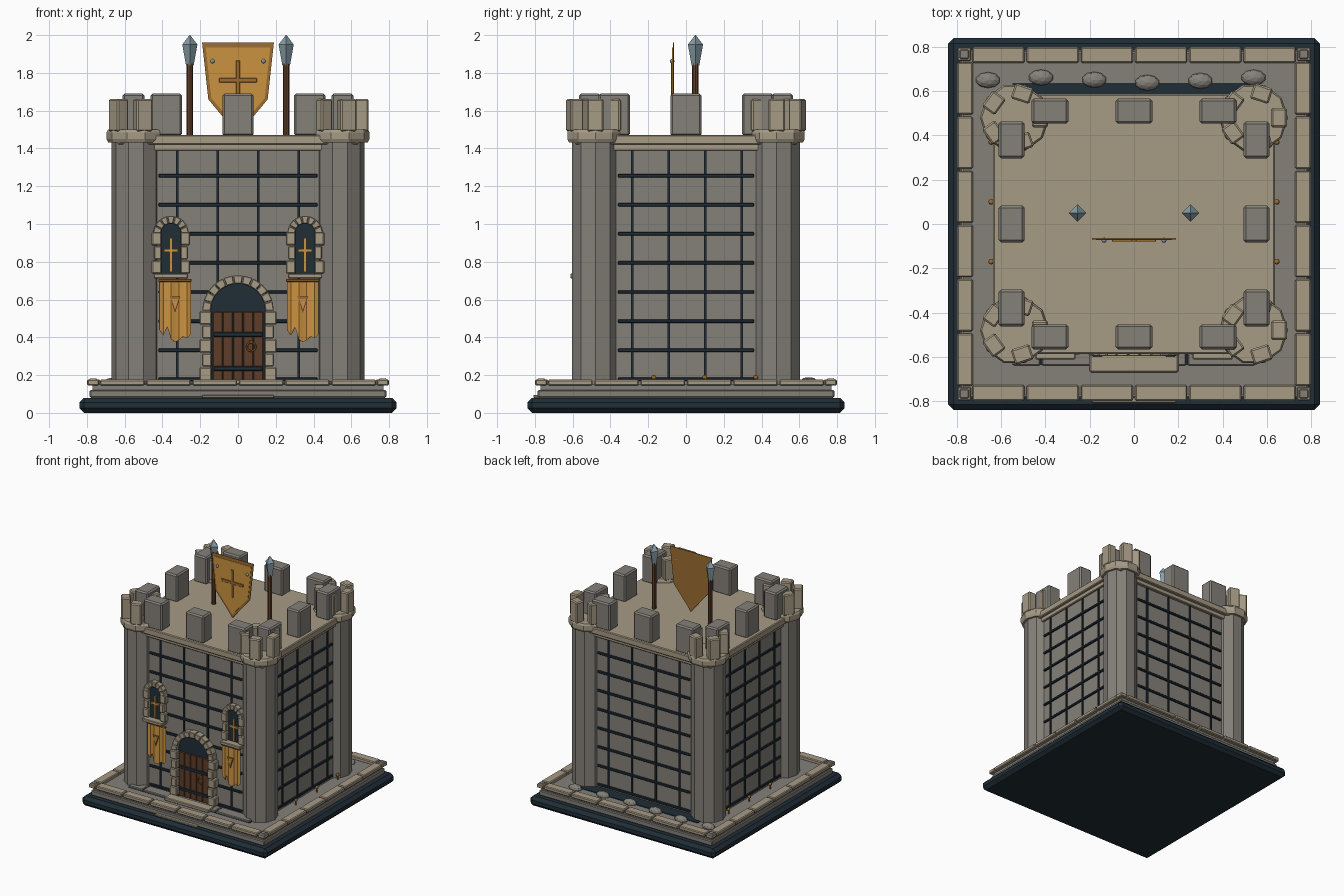
import bpy, bmesh
from math import sin, cos, pi, radians
from mathutils import Matrix, Vector

cube = bpy.data.objects.get("Cube")
if cube:
    bpy.data.objects.remove(cube, do_unlink=True)


def material(name, rgb):
    m = bpy.data.materials.new(name)
    m.use_nodes = True
    m.diffuse_color = (*rgb, 1)
    m.node_tree.nodes["Principled BSDF"].inputs["Base Color"].default_value = (*rgb, 1)
    return m


TAN = material("pale stone", (.38, .325, .235))
GREY = material("grey stone", (.235, .22, .195))
NAVY = material("dark slate", (.014, .026, .037))
GOLD = material("gold cloth", (.6, .29, .05))
BRONZE = material("bronze", (.33, .15, .03))
WOOD = material("brown wood", (.115, .048, .022))
STEEL = material("blue steel", (.24, .34, .39))


def finish(bm, name, mat, bevel=0):
    if bevel:
        bmesh.ops.bevel(bm, geom=bm.edges[:], offset=bevel, segments=1, affect='EDGES')
    bmesh.ops.recalc_face_normals(bm, faces=bm.faces[:])
    me = bpy.data.meshes.new(name)
    bm.to_mesh(me)
    bm.free()
    me.materials.append(mat)
    ob = bpy.data.objects.new(name, me)
    bpy.context.collection.objects.link(ob)
    return ob


def box(name, lo, hi, mat, bevel=0, turn=0):
    """Box between two corners, turned about its own vertical axis."""
    lo, hi = Vector(lo), Vector(hi)
    bm = bmesh.new()
    m = Matrix.Translation((lo + hi) / 2) @ Matrix.Rotation(turn, 4, 'Z') @ Matrix.Diagonal((*(hi - lo), 1))
    bmesh.ops.create_cube(bm, size=1, matrix=m)
    return finish(bm, name, mat, bevel)


def slab(name, hx, hy, z0, z1, mat, bevel=0):
    return box(name, (-hx, -hy, z0), (hx, hy, z1), mat, bevel)


def lathe(name, x, y, rings, sides, mat, start=0):
    """Stack of (radius, height) rings."""
    bm = bmesh.new()
    loops = [[bm.verts.new((x + r * cos(start + 2 * pi * i / sides),
                            y + r * sin(start + 2 * pi * i / sides), z))
              for i in range(sides)] for r, z in rings]
    for a, b in zip(loops, loops[1:]):
        for i in range(sides):
            j = (i + 1) % sides
            bm.faces.new((a[i], a[j], b[j], b[i]))
    bm.faces.new(loops[0])
    bm.faces.new(loops[-1])
    return finish(bm, name, mat)


def prism(name, pts, y0, y1, mat, bevel=0):
    """Outline in x and z pushed from y0 to y1."""
    bm = bmesh.new()
    a = [bm.verts.new((x, y0, z)) for x, z in pts]
    b = [bm.verts.new((x, y1, z)) for x, z in pts]
    bm.faces.new(a)
    bm.faces.new(b)
    for i in range(len(a)):
        j = (i + 1) % len(a)
        bm.faces.new((a[i], a[j], b[j], b[i]))
    return finish(bm, name, mat, bevel)


def arch_fill(name, cx, half, z0, spring, y0, y1, mat):
    arc = [(cx + half * cos(pi * i / 12), spring + half * sin(pi * i / 12)) for i in range(13)]
    return prism(name, [(cx + half, z0)] + arc + [(cx - half, z0)], y0, y1, mat)


def arch_stones(name, cx, spring, r0, r1, count, y0, y1):
    for i in range(count):
        t0, t1 = pi * (i + .03) / count, pi * (i + .97) / count
        pts = [(cx + r * cos(t), spring + r * sin(t))
               for r, t in ((r0, t0), (r1, t0), (r1, t1), (r0, t1))]
        prism(name, pts, y0, y1, TAN, .004)


def jamb_stones(name, cx, inner, z0, z1, count, widths, y0, y1):
    h = (z1 - z0) / count
    for i in range(count):
        for s in (-1, 1):
            a, b = sorted((cx + s * inner, cx + s * (inner + widths[i % 2])))
            box(name, (a, y0 - .006 * (i % 2), z0 + i * h + .002),
                (b, y1, z0 + (i + 1) * h - .002), TAN, .006)


# Plinth
slab("base_slab", .84, .84, 0, .08, NAVY, .025)
slab("plinth_lower", .785, .785, .08, .122, GREY, .006)
slab("plinth_upper", .77, .77, .122, .15, GREY)
for i in range(6):
    c = (i - 2.5) * .245
    for s in (-1, 1):
        e0, e1 = sorted((s * .728, s * .8))
        box("border_stone", (c - .118, e0, .145), (c + .118, e1, .176), TAN, .006)
        box("border_stone", (e0, c - .118, .145), (e1, c + .118, .176), TAN, .006)
for sx in (-1, 1):
    for sy in (-1, 1):
        x, y = sx * .767, sy * .767
        box("corner_stone", (x - .03, y - .03, .145), (x + .03, y + .03, .176), TAN, .005)
        box("corner_stud", (x - .022, y - .022, .17), (x + .022, y + .022, .182), GREY, .006)

# Ground details
joints = (-.55, -.42, -.15, .24, .55)
for a, b in zip(joints, joints[1:]):
    box("paving_stone", (a + .004, -.64, .15), (b - .004, -.55, .168), GREY, .005)
slab("paving_bed", .55, .636, .148, .156, NAVY)
box("door_step", (-.2, -.67, .15), (.2, -.59, .176), TAN, .005)
box("entry_step", (-.19, -.808, .08), (.19, -.76, .095), TAN, .003)
for i in range(6):
    bm = bmesh.new()
    m = Matrix.Translation((-.66 + i * .24, .65 + .012 * sin(i * 1.5), .158))
    bmesh.ops.create_icosphere(bm, subdivisions=2, radius=1, matrix=m @ Matrix.Diagonal((.056, .036, .03, 1)))
    finish(bm, "flat_pebble", GREY)
for s in (-1, 1):
    for i in range(4):
        bm = bmesh.new()
        m = Matrix.Translation((s * .645, -.44 + i * .27, .188))
        bmesh.ops.create_uvsphere(bm, u_segments=10, v_segments=6, radius=.013, matrix=m)
        finish(bm, "ground_stud", BRONZE)
        lathe("stud_stem", s * .645, -.44 + i * .27, [(.006, .15), (.006, .185)], 6, BRONZE)

# Keep walls with raised dark joints
WX, WY = .60, .54
slab("keep_walls", WX, WY, .14, 1.42, GREY)
for i in range(8):
    z = .178 + i * .154
    for s in (-1, 1):
        y0, y1 = sorted((s * (WY - .01), s * (WY + .013)))
        x0, x1 = sorted((s * (WX - .01), s * (WX + .013)))
        box("wall_course", (-.42, y0, z - .009), (.42, y1, z + .009), NAVY, .003)
        box("wall_course", (x0, -.36, z - .009), (x1, .36, z + .009), NAVY, .003)
for i in range(4):
    for s in (-1, 1):
        y0, y1 = sorted((s * (WY - .01), s * (WY + .009)))
        x0, x1 = sorted((s * (WX - .01), s * (WX + .009)))
        cx, cy = (i - 1.5) * .215, (i - 1.5) * .193 + .005
        box("wall_joint", (cx - .007, y0, .17), (cx + .007, y1, 1.39), NAVY)
        box("wall_joint", (x0, cy - .007, .17), (x1, cy + .007, 1.39), NAVY)

# Roof and wall battlements
slab("cornice", .615, .562, 1.388, 1.425, TAN, .005)
slab("roof", .637, .587, 1.42, 1.472, TAN, .006)
spots = [(i * .38, s * .51, .083, .057) for i in (-1, 0, 1) for s in (-1, 1)]
spots += [(s * .553, i * .38, .059, .083) for i in (-1, 0, 1) for s in (-1, 1)]
for x, y, hx, hy in spots:
    box("wall_merlon", (x - hx, y - hy, 1.465), (x + hx, y + hy, 1.69), GREY, .011)

# Corner towers
for sx in (-1, 1):
    for sy in (-1, 1):
        x, y = sx * .54, sy * .48
        lathe("tower", x, y, [(.13, .14), (.13, 1.45)], 10, GREY)
        lathe("tower_cap", x, y, [(.147, 1.432), (.156, 1.45), (.156, 1.485), (.148, 1.5)], 10, TAN)
        for k in range(5):
            t = radians(72 * k)
            mx, my = x + .115 * cos(t), y + .115 * sin(t)
            box("tower_merlon", (mx - .036, my - .044, 1.49), (mx + .036, my + .044, 1.662), TAN, .008, t)

# Door
arch_fill("door_recess", 0, .147, .16, .54, -.565, -WY, NAVY)
for i in range(5):
    x = (i - 2) * .054
    box("door_plank", (x - .025, -.576, .172), (x + .025, -.56, .535), WOOD, .003)
for z in (.235, .415):
    box("door_band", (-.13, -.584, z - .012), (.13, -.57, z + .012), NAVY, .003)
bpy.ops.mesh.primitive_torus_add(major_segments=14, minor_segments=6, major_radius=.023, minor_radius=.005,
                                 location=(.07, -.588, .35), rotation=(pi / 2, 0, 0))
ring = bpy.context.object
ring.name = "door_ring"
ring.data.materials.append(BRONZE)
box("ring_mount", (.06, -.592, .368), (.08, -.57, .384), BRONZE, .003)
arch_stones("door_arch_stone", 0, .54, .145, .19, 11, -.597, -WY)
jamb_stones("door_jamb_stone", 0, .14, .17, .54, 5, (.065, .05), -.595, -WY)

# Windows and banners
hem = (.44, .41, .455, .39, .375, .385, .405, .395, .415)
for s in (-1, 1):
    cx = s * .355
    arch_fill("window_recess", cx, .056, .735, .95, -.558, -WY, NAVY)
    box("window_bar", (cx - .007, -.57, .745), (cx + .007, -.555, .925), GOLD)
    box("window_crossbar", (cx - .038, -.57, .852), (cx + .038, -.555, .868), GOLD)
    arch_stones("window_arch_stone", cx, .95, .053, .095, 7, -.585, -WY)
    jamb_stones("window_jamb_stone", cx, .05, .735, .96, 3, (.052, .04), -.582, -WY)
    box("window_sill", (cx - .09, -.612, .712), (cx + .09, -WY, .737), TAN, .004)

    bx = s * .338 + .005
    box("banner_rod", (bx - .088, -.59, .694), (bx + .088, -.575, .71), BRONZE, .003)
    bm = bmesh.new()
    rows = []
    for i, z in enumerate(hem):
        x, y = bx - .083 + i * .02075, -.578 + .007 * sin(i * 1.6)
        rows.append((bm.verts.new((x, y, .702)), bm.verts.new((x, y, z))))
    for a, b in zip(rows, rows[1:]):
        bm.faces.new((a[0], a[1], b[1], b[0]))
    cloth = finish(bm, "banner", GOLD)
    cloth.modifiers.new("thickness", 'SOLIDIFY').thickness = .005
    for r, y, mat in ((.027, -.591, BRONZE), (.018, -.593, GOLD)):
        prism("banner_emblem", [(bx - r, .58 + r * 1.3), (bx + r, .58 + r * 1.3), (bx, .585 - r * 2)], y, y + .006, mat)

# Roof shield
outline = [(-.19, 1.96), (.19, 1.96), (.157, 1.66), (0, 1.47), (-.157, 1.66)]
inner = [(x * .9, 1.72 + (z - 1.72) * .89) for x, z in outline]
prism("shield_rim", outline, -.07, -.064, BRONZE)
prism("shield_face", inner, -.073, -.069, GOLD)
box("shield_cross_upright", (-.011, -.08, 1.64), (.011, -.07, 1.865), BRONZE, .002)
box("shield_cross_arm", (-.1, -.08, 1.75), (.1, -.07, 1.772), BRONZE, .002)
for s in (-1, 1):
    bm = bmesh.new()
    bmesh.ops.create_uvsphere(bm, u_segments=10, v_segments=6, radius=.012, matrix=Matrix.Translation((s * .135, -.073, 1.862)))
    finish(bm, "shield_stud", STEEL)

    # Spears beside the shield
    lathe("spear_shaft", s * .255, .05, [(.017, 1.46), (.017, 1.85)], 8, WOOD)
    lathe("spear_head", s * .255, .05, [(.02, 1.838), (.04, 1.95), (.002, 2.0)], 4, STEEL)
